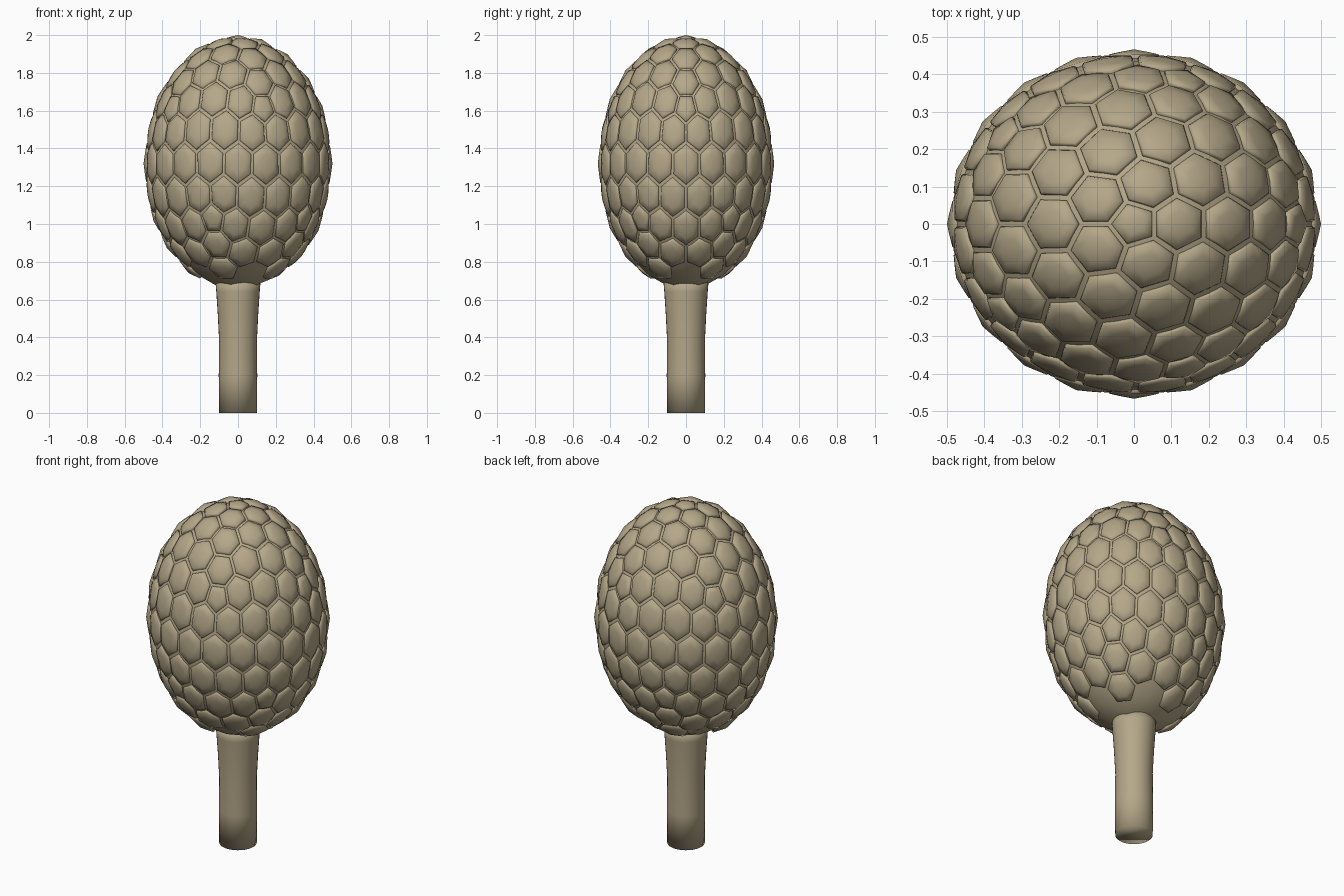
import bpy, bmesh, math
from mathutils import Vector

if "Cube" in bpy.data.objects:
    bpy.data.objects.remove(bpy.data.objects["Cube"])

RADII = Vector((0.50, 0.467, 0.68))
CENTRE = Vector((0, 0, 1.32))

tan = bpy.data.materials.new("tan")
tan.diffuse_color = (0.46, 0.385, 0.25, 1)
tan.use_nodes = True
tan.node_tree.nodes["Principled BSDF"].inputs["Base Color"].default_value = tan.diffuse_color


def place(v, k=1.0):
    return Vector((v.x * RADII.x, v.y * RADII.y, v.z * RADII.z)) * k + CENTRE


def finish(bm, name, angle):
    bmesh.ops.recalc_face_normals(bm, faces=bm.faces[:])
    me = bpy.data.meshes.new(name)
    bm.to_mesh(me)
    bm.free()
    me.materials.append(tan)
    ob = bpy.data.objects.new(name, me)
    bpy.context.collection.objects.link(ob)
    bpy.ops.object.select_all(action='DESELECT')
    ob.select_set(True)
    bpy.context.view_layer.objects.active = ob
    bpy.ops.object.shade_smooth_by_angle(angle=math.radians(angle))
    return ob


# Egg-shaped core under the plates (its floor shows in the grooves)
core = bmesh.new()
bmesh.ops.create_icosphere(core, subdivisions=3, radius=1)
guide = core.copy()
for v in core.verts:
    v.co = place(v.co, 0.975)
finish(core, "cap_core", 60)

# One domed plate per guide vertex: five- and six-sided cells
plates = bmesh.new()
for v in guide.verts:
    if v.co.z < -0.87:          # bare patch around the stem
        continue
    n = v.co.normalized()
    side = n.orthogonal().normalized()
    other = n.cross(side)
    corners = [f.calc_center_median() for f in v.link_faces]
    corners.sort(key=lambda c: math.atan2((c - v.co).dot(other), (c - v.co).dot(side)))
    apex = plates.verts.new(place(v.co))
    rings = []
    for spread, k in ((0.45, 1.0), (0.84, 0.998), (0.90, 0.985), (0.91, 0.955)):
        rings.append([plates.verts.new(place(v.co.lerp(c, spread), k)) for c in corners])
    for i in range(len(corners)):
        j = (i + 1) % len(corners)
        plates.faces.new((apex, rings[0][i], rings[0][j]))
        for a, b in zip(rings, rings[1:]):
            plates.faces.new((a[i], b[i], b[j], a[j]))
guide.free()
finish(plates, "cap_plates", 180)

# Flared round stem with a softly shaded foot
stem = bmesh.new()
N = 32
profile = [(0.10, 0), (0.102, 0.2), (0.10, 0.38), (0.107, 0.52),
           (0.115, 0.64), (0.12, 0.70)]
loops = [[stem.verts.new((r * math.cos(2 * math.pi * i / N),
                          r * math.sin(2 * math.pi * i / N), z)) for i in range(N)]
         for r, z in profile]
for a, b in zip(loops, loops[1:]):
    for i in range(N):
        j = (i + 1) % N
        stem.faces.new((a[i], a[j], b[j], b[i]))
stem.faces.new(loops[0][::-1])
stem.faces.new(loops[-1])
finish(stem, "stem", 180)
